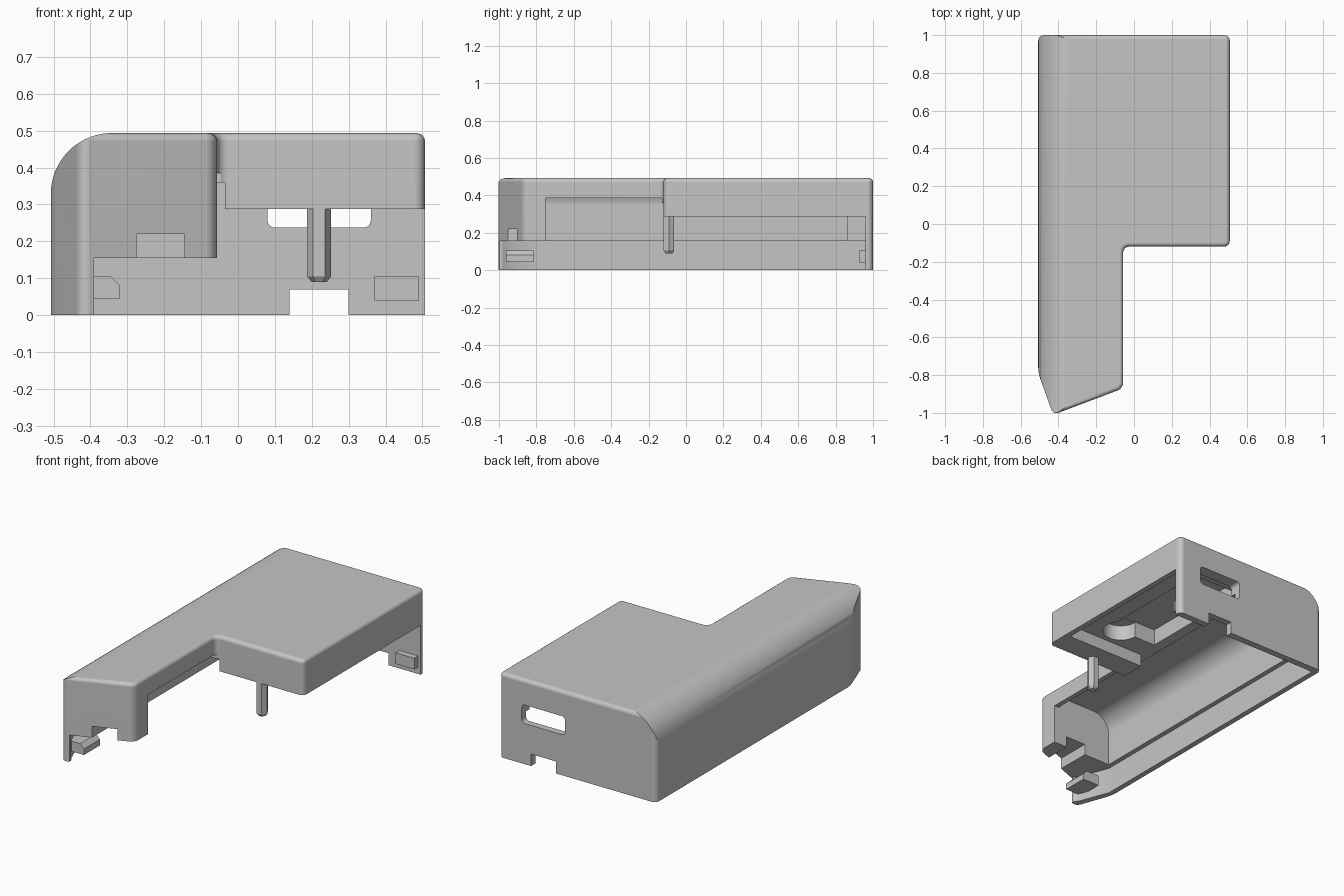
import bpy, bmesh, math

cube = bpy.data.objects.get("Cube")
if cube:
    bpy.data.objects.remove(cube, do_unlink=True)

grey = bpy.data.materials.new("plain grey")
grey.use_nodes = True
colour = (0.56, 0.56, 0.56, 1)
grey.diffuse_color = colour
grey.node_tree.nodes["Principled BSDF"].inputs["Base Color"].default_value = colour


def make(name, bm):
    bmesh.ops.recalc_face_normals(bm, faces=bm.faces)
    mesh = bpy.data.meshes.new(name)
    bm.to_mesh(mesh)
    bm.free()
    ob = bpy.data.objects.new(name, mesh)
    bpy.context.collection.objects.link(ob)
    mesh.materials.append(grey)
    return ob


def prism(name, points, low, high, axis="z", round_corners=0, round_top=0):
    """Extrude an outline along z (points are x, y) or along y (points are x, z)."""
    place = (lambda p, h: (p[0], p[1], h)) if axis == "z" else (lambda p, h: (p[0], h, p[1]))
    bm = bmesh.new()
    bottom = [bm.verts.new(place(p, low)) for p in points]
    top = [bm.verts.new(place(p, high)) for p in points]
    bm.faces.new(bottom)
    bm.faces.new(top)
    sides = []
    for i in range(len(points)):
        bm.faces.new((bottom[i - 1], bottom[i], top[i], top[i - 1]))
        sides.append(bm.edges.get((bottom[i], top[i])))
    bmesh.ops.recalc_face_normals(bm, faces=bm.faces)
    if round_corners:
        bmesh.ops.bevel(bm, geom=sides, offset=round_corners, segments=4, profile=0.5, affect="EDGES")
    if round_top:
        rim = [e for e in bm.edges if all(abs(v.co.z - high) < 1e-4 for v in e.verts)]
        bmesh.ops.bevel(bm, geom=rim, offset=round_top, segments=4, profile=0.5, affect="EDGES")
    return make(name, bm)


def box(name, x, y, z, **kw):
    return prism(name, [(x[0], z[0]), (x[1], z[0]), (x[1], z[1]), (x[0], z[1])],
                 y[0], y[1], axis="y", **kw)


def quarter(cx, cz, radius):
    """Points of an upper left quarter circle, from its left end to its top."""
    return [(cx - radius * math.cos(a), cz + radius * math.sin(a))
            for a in [math.pi / 2 * i / 16 for i in range(17)]]


def cut(target, tool):
    tool.hide_render = True
    mod = target.modifiers.new("cut", "BOOLEAN")
    mod.operation, mod.solver, mod.object = "DIFFERENCE", "EXACT", tool
    bpy.ops.object.select_all(action="DESELECT")
    bpy.context.view_layer.objects.active = target
    target.select_set(True)
    bpy.ops.object.modifier_apply(modifier=mod.name)
    bpy.data.objects.remove(tool, do_unlink=True)


# Outer body: stepped outline with rounded rim
outline = [(-0.507, 1), (0.507, 1), (0.507, -0.12), (-0.057, -0.12),
           (-0.057, -0.87), (-0.428, -1.01), (-0.507, -0.79)]
cover = prism("cover", outline, 0, 0.493, round_corners=0.03, round_top=0.022)

# One large rounded edge along the long side, cut a hair outside the flat faces
corner = quarter(-0.342, 0.328, 0.1655) + [(-0.342, 0.6), (-0.6, 0.6), (-0.6, 0.328)]
cut(cover, prism("rounding_cutter", corner, -1.2, 1.2, axis="y"))

# Lower cavity, leaving only the long side wall and the back wall
lower = [(-0.475, 0.96), (-0.475, -0.78), (-0.41, -0.95), (-0.391, -0.98),
         (-0.391, -1.2), (0.7, -1.2), (0.7, 0.96)]
cut(cover, prism("lower_cavity", lower, -0.1, 0.155))

# Long channel with the rounded ceiling
channel = [(-0.447, 0.1)] + quarter(-0.337, 0.345, 0.11) + [(-0.085, 0.455), (-0.085, 0.1)]
cut(cover, prism("channel_cutter", channel, -0.75, 0.86, axis="y"))

# Side opening of the arm, underside of the wide part, recesses and holes
cuts = [
    ((-0.2, 0.1), (-0.75, -0.127), (0.1, 0.385)),
    ((-0.09, -0.035), (-0.14, 0.96), (0.1, 0.36)),
    ((-0.036, 0.7), (-0.3, 0.96), (0.1, 0.288)),
    ((-0.036, 0.475), (0.02, 0.93), (0.2, 0.36)),
    ((-0.02, 0.3), (0.15, 0.88), (0.3, 0.455)),
    ((-0.275, -0.145), (-1.1, -0.7), (0.1, 0.22)),
    ((0.14, 0.3), (0.9, 1.1), (-0.1, 0.07)),
]
for x, y, z in cuts:
    cut(cover, box("cutter", x, y, z))
cut(cover, box("window_cutter", (0.08, 0.36), (0.9, 1.1), (0.237, 0.345), round_corners=0.02))


def ring(cx, cy, radius, count):
    return [(cx + radius * math.cos(math.tau * i / count),
             cy + radius * math.sin(math.tau * i / count)) for i in range(count)]


cut(cover, prism("round_recess", ring(0.22, 0.15, 0.1, 32), 0.3, 0.45))

# Six-sided locating pin with a tapered tip
pin = prism("pin", ring(0.22, -0.091, 0.0325, 6), 0.09, 0.3)
bm = bmesh.new()
bm.from_mesh(pin.data)
end = min(bm.faces, key=lambda f: f.calc_center_median().z)
centre = end.calc_center_median()
bmesh.ops.inset_region(bm, faces=[end], thickness=0.012)
for v in bm.verts:
    if v.co.z < 0.1 and (v.co - centre).length > 0.03:
        v.co.z += 0.015
bm.to_mesh(pin.data)
bm.free()

# Snap catches on the side wall and the back wall
prism("side_catch", [(-0.428, 0.045), (-0.32, 0.045), (-0.32, 0.08), (-0.345, 0.105), (-0.428, 0.105)],
      -0.963, -0.815, axis="y")
box("back_catch", (0.37, 0.49), (0.925, 0.965), (0.04, 0.105))

# Smooth the rounded edges of the cover while the large faces stay flat
bpy.ops.object.select_all(action="DESELECT")
bpy.context.view_layer.objects.active = cover
cover.select_set(True)
bpy.ops.object.shade_smooth_by_angle(angle=math.radians(30))
flat = cover.modifiers.new("flat_faces", "WEIGHTED_NORMAL")
flat.keep_sharp = True
